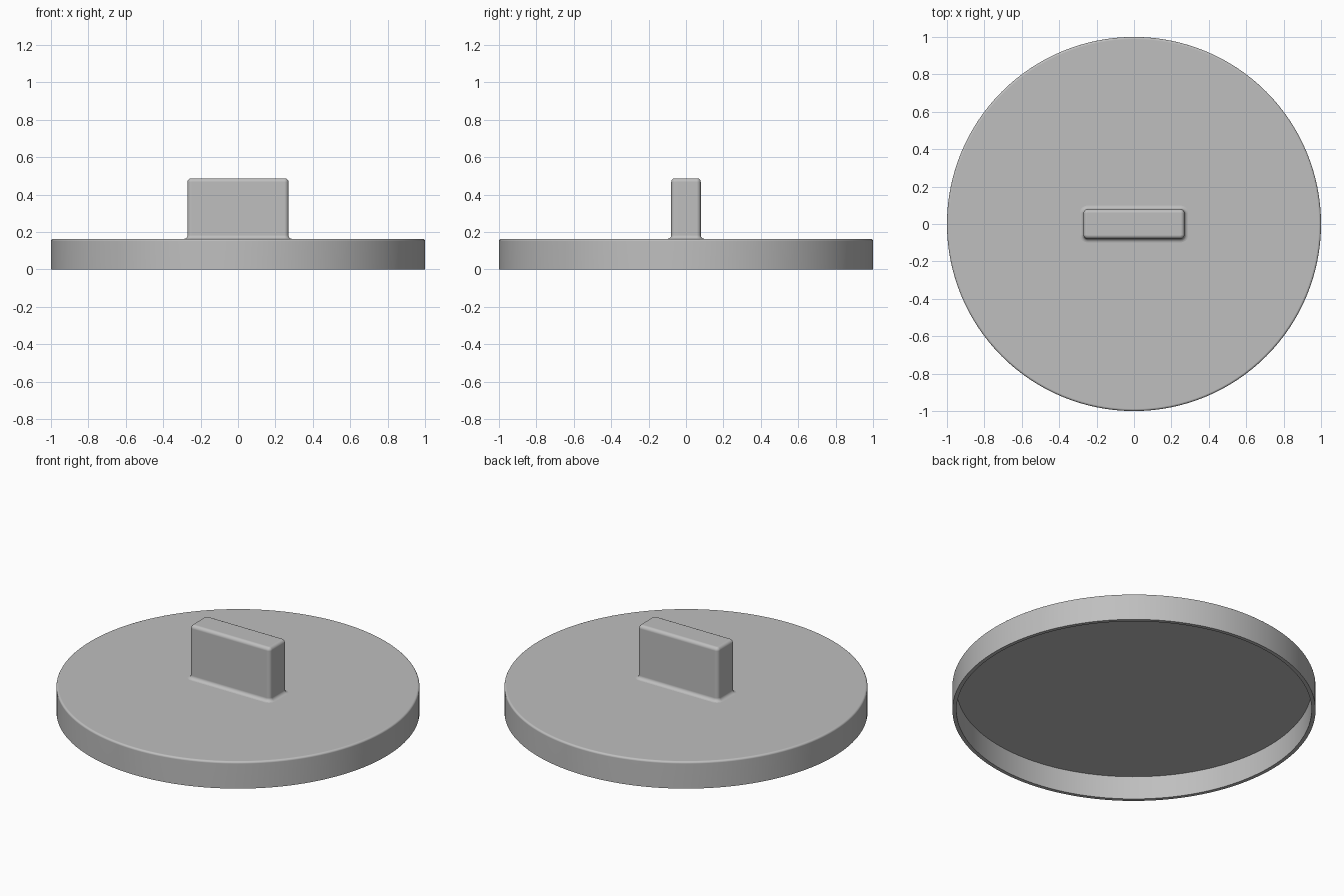
import bpy, bmesh
from math import pi, sin, cos, radians

cube = bpy.data.objects.get("Cube")
if cube:
    bpy.data.objects.remove(cube, do_unlink=True)

grey = bpy.data.materials.new("mid_grey")
grey.use_nodes = True
COLOUR = (0.52, 0.52, 0.52, 1)
grey.diffuse_color = COLOUR
grey.node_tree.nodes["Principled BSDF"].inputs["Base Color"].default_value = COLOUR

TOP = 0.163       # height of the disc
WALL = 0.022      # shell thickness
EDGE = 0.012      # rounding of the upper rim
STEPS = 5


def arc(cx, cz, r, start, end):
    """Points along an arc, angles in degrees."""
    angles = [radians(start + (end - start) * i / STEPS) for i in range(STEPS + 1)]
    return [(cx + r * cos(a), cz + r * sin(a)) for a in angles]


def circle(radius, z, n=128):
    return [(radius * cos(2 * pi * i / n), radius * sin(2 * pi * i / n), z)
            for i in range(n)]


def rounded_rectangle(offset, z, hx=0.27, hy=0.079, r=0.022):
    """Rounded rectangle ring grown or shrunk by an offset."""
    ring = []
    for k, (sx, sy) in enumerate([(1, 1), (-1, 1), (-1, -1), (1, -1)]):
        for x, y in arc(sx * (hx - r), sy * (hy - r), r + offset, 90 * k, 90 * k + 90):
            ring.append((x, y, z))
    return ring


def loft(name, rings, cap_start):
    """Bridge a list of rings and cap the ends."""
    bm = bmesh.new()
    loops = [[bm.verts.new(p) for p in ring] for ring in rings]
    for a, b in zip(loops, loops[1:]):
        for i in range(len(a)):
            j = (i + 1) % len(a)
            bm.faces.new((a[i], a[j], b[j], b[i]))
    bm.faces.new(loops[-1])
    if cap_start:
        bm.faces.new(loops[0][::-1])
    bmesh.ops.recalc_face_normals(bm, faces=bm.faces)
    mesh = bpy.data.meshes.new(name)
    bm.to_mesh(mesh)
    bm.free()
    mesh.materials.append(grey)
    obj = bpy.data.objects.new(name, mesh)
    bpy.context.collection.objects.link(obj)
    bpy.ops.object.select_all(action="DESELECT")
    obj.select_set(True)
    bpy.context.view_layer.objects.active = obj
    bpy.ops.object.shade_smooth_by_angle(angle=radians(35))
    # Large flat faces stay evenly shaded beside the small rounded edges
    normals = obj.modifiers.new("even_shading", "WEIGHTED_NORMAL")
    normals.keep_sharp = True


# Hollow lid: underside, inner wall, outer wall, rounded rim, flat top
profile = [(1 - WALL, TOP - WALL), (1 - WALL, 0), (1, 0)]
profile += arc(1 - EDGE, TOP - EDGE, EDGE, 0, 90)
loft("lid_shell", [circle(r, z) for r, z in profile], cap_start=True)

# Handle: flared foot, straight sides, rounded top edge
foot = arc(0.02, TOP + 0.02, 0.02, 270, 180)
crown = arc(-0.02, 0.487 - 0.02, 0.02, 0, 90)
loft("handle", [rounded_rectangle(o, z) for o, z in foot + crown], cap_start=False)
